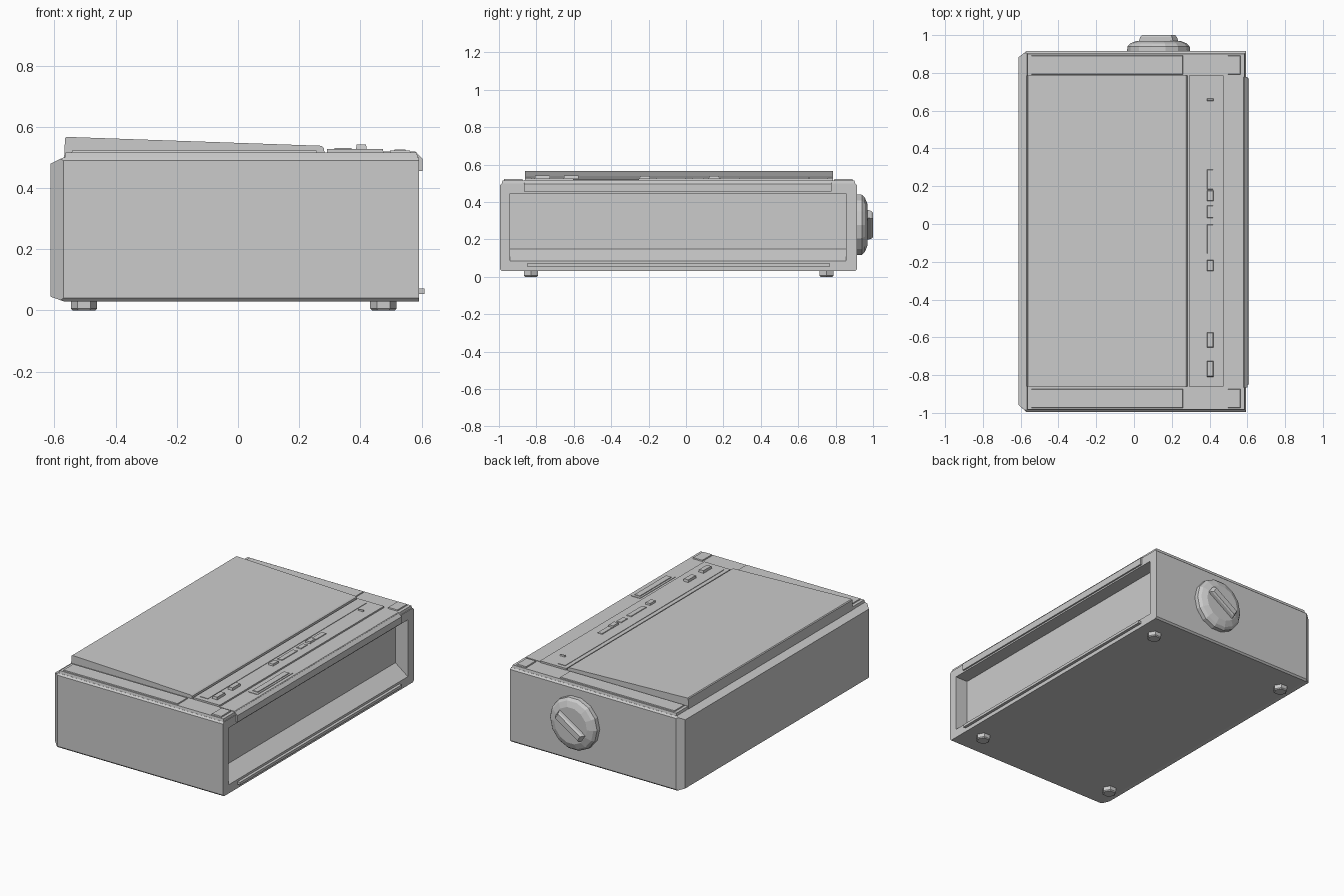
import bpy, bmesh, math
from mathutils import Matrix

if "Cube" in bpy.data.objects:
    bpy.data.objects.remove(bpy.data.objects["Cube"])


def finish(name, bm):
    bmesh.ops.recalc_face_normals(bm, faces=bm.faces)
    me = bpy.data.meshes.new(name)
    bm.to_mesh(me)
    bm.free()
    ob = bpy.data.objects.new(name, me)
    bpy.context.collection.objects.link(ob)
    return ob


def loft(bm, rings):
    """Skin closed rings of equal length and cap both ends."""
    vs = [[bm.verts.new(p) for p in r] for r in rings]
    n = len(vs[0])
    for a, b in zip(vs, vs[1:]):
        for i in range(n):
            bm.faces.new((a[i], a[(i + 1) % n], b[(i + 1) % n], b[i]))
    bm.faces.new(vs[0])
    bm.faces.new(vs[-1])


def block(name, x0, x1, y0, y1, z0, z1, t=0.0):
    """Box whose top is drawn in by t on every side."""
    bm = bmesh.new()
    loft(bm, [[(x0 + k, y0 + k, z), (x1 - k, y0 + k, z), (x1 - k, y1 - k, z), (x0 + k, y1 - k, z)]
              for z, k in ((z0, 0), (z1, t))])
    return finish(name, bm)


def extrude_y(name, profile, y0, y1):
    """Push an (x, z) profile along y."""
    bm = bmesh.new()
    loft(bm, [[(x, y, z) for x, z in profile] for y in (y0, y1)])
    return finish(name, bm)


# Case: chamfered rear panel, box and recessed window in one loft along x
bm = bmesh.new()
rings = [(-0.612, -0.957, 0.882, 0.045, 0.48),
         (-0.57, -0.995, 0.915, 0.03, 0.50),
         (0.592, -0.995, 0.915, 0.03, 0.50),
         (0.592, -0.94, 0.855, 0.085, 0.445),
         (0.505, -0.94, 0.855, 0.15, 0.445)]
loft(bm, [[(x, a, c), (x, b, c), (x, b, d), (x, a, d)] for x, a, b, c, d in rings])
edges = [e for e in bm.edges
         if abs(e.verts[0].co.x - e.verts[1].co.x) > 1]
bmesh.ops.bevel(bm, geom=edges, offset=0.01, segments=1, affect='EDGES')
finish("case", bm)

# Top plate with raised end pads
block("top_plate", -0.567, 0.588, -0.985, 0.905, 0.495, 0.516, 0.004)
for tag, a, b in (("front", -0.975, -0.872), ("back", 0.79, 0.893)):
    block(tag + "_long_pad", -0.545, 0.26, a, b, 0.51, 0.522, 0.003)
    block(tag + "_corner_pad", 0.495, 0.565, a, b, 0.51, 0.523, 0.003)

# Sloping lid
extrude_y("lid", [(-0.568, 0.50), (0.285, 0.50), (0.28, 0.532), (0.272, 0.538),
                  (-0.56, 0.567), (-0.565, 0.562)], -0.86, 0.785)

# Control deck and front strip folding over the window edge
extrude_y("control_deck", [(0.29, 0.50), (0.476, 0.50), (0.474, 0.527), (0.29, 0.527)],
          -0.86, 0.785)
extrude_y("front_strip", [(0.476, 0.50), (0.476, 0.519), (0.58, 0.519), (0.602, 0.497),
                          (0.602, 0.455), (0.59, 0.455), (0.59, 0.495)], -0.865, 0.778)
block("indicator_strip", 0.315, 0.37, -0.83, 0.76, 0.52, 0.53)

# Buttons along the deck: y start, y end, height
buttons = [(-0.81, -0.725, 0.542), (-0.655, -0.572, 0.542),
           (-0.25, -0.19, 0.538), (-0.16, 0.0, 0.531), (0.03, 0.10, 0.531),
           (0.12, 0.18, 0.538), (0.18, 0.29, 0.531), (0.65, 0.665, 0.535)]
for i, (a, b, h) in enumerate(buttons):
    block(f"button_{i + 1}", 0.384, 0.422, a, b, 0.52, h, 0.004)

# Latch in the front strip
block("latch_frame", 0.497, 0.56, -0.605, -0.25, 0.51, 0.522)
block("latch", 0.508, 0.55, -0.585, -0.265, 0.515, 0.526, 0.003)

# Rail under the window
block("lower_rail", 0.58, 0.61, -0.85, 0.77, 0.054, 0.071)

# Six-sided feet
for i, x in enumerate((-0.503, 0.475)):
    for j, y in enumerate((-0.828, 0.752)):
        bm = bmesh.new()
        loft(bm, [[(x + r * math.cos(k * math.pi / 3), y + r * math.sin(k * math.pi / 3), z)
                   for k in range(6)] for z, r in ((0, 0.037), (0.006, 0.043), (0.04, 0.043))])
        finish(f"foot_{2 * i + j + 1}", bm)

# Domed dial on the back end
KX, KZ, N = 0.13, 0.278, 14
bm = bmesh.new()
loft(bm, [[(KX + r * math.cos(2 * math.pi * k / N), y, KZ + r * math.sin(2 * math.pi * k / N))
           for k in range(N)]
          for y, r in ((0.90, 0.167), (0.94, 0.165), (0.956, 0.15), (0.97, 0.115))])
finish("dial", bm)

# Slanted grip across the dial
bm = bmesh.new()
loft(bm, [[(-l, y, -w), (l, y, -w), (l, y, w), (-l, y, w)]
          for y, l, w in ((0.95, 0.115, 0.027), (0.99, 0.1, 0.024), (1.0, 0.093, 0.018))])
bmesh.ops.transform(bm, verts=bm.verts, matrix=Matrix.Translation((KX, 0, KZ))
                    @ Matrix.Rotation(math.radians(-33), 4, 'Y'))
finish("dial_grip", bm)
